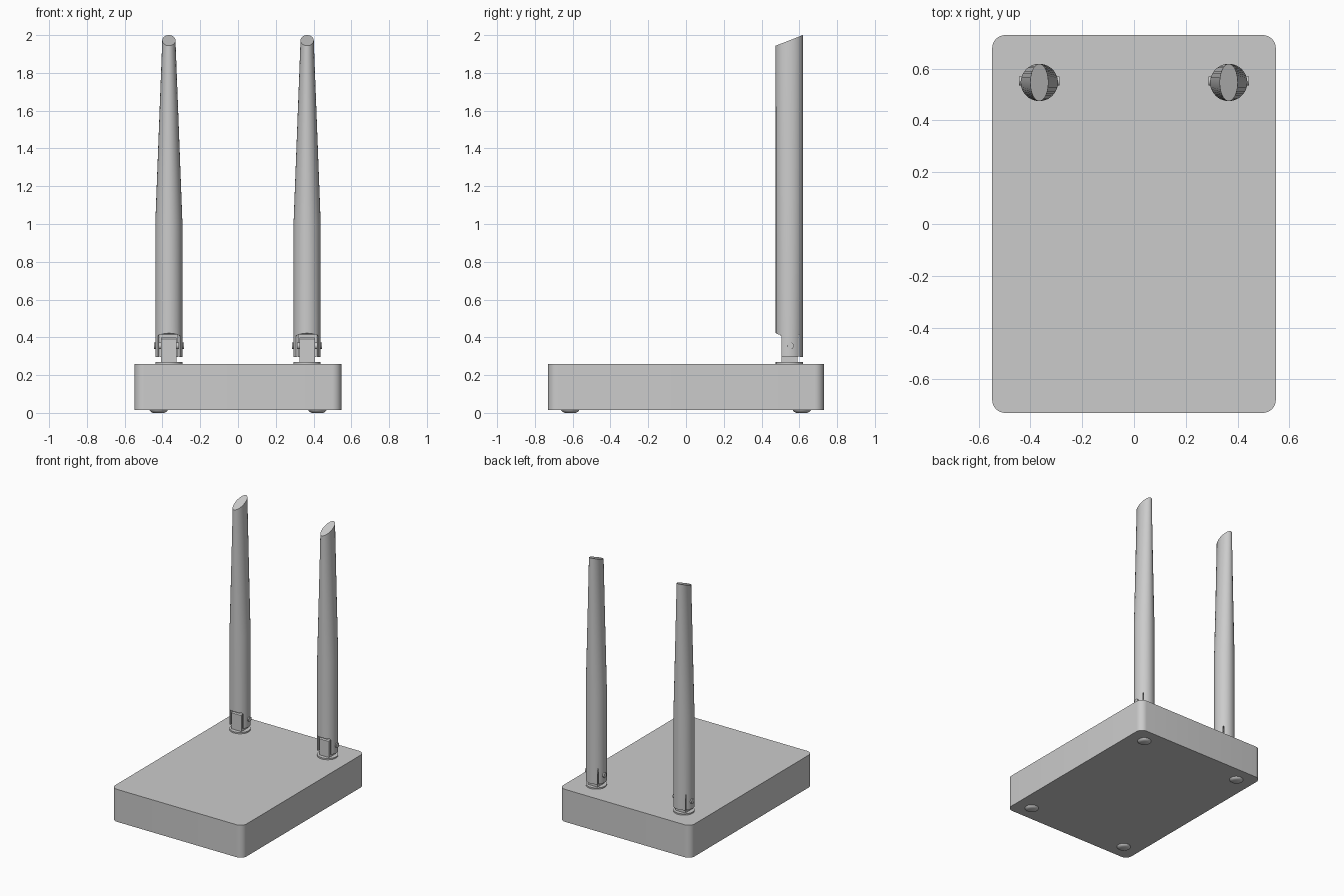
import bpy, bmesh
from math import cos, sin, pi

if "Cube" in bpy.data.objects:
    bpy.data.objects.remove(bpy.data.objects["Cube"])

def make(name, rings):
    """Closed loft through rings of equal point count."""
    bm = bmesh.new()
    vs = [[bm.verts.new(p) for p in r] for r in rings]
    n = len(rings[0])
    for a, b in zip(vs, vs[1:]):
        for i in range(n):
            j = (i + 1) % n
            bm.faces.new((a[i], a[j], b[j], b[i]))
    bm.faces.new(vs[0][::-1])
    bm.faces.new(vs[-1])
    bmesh.ops.recalc_face_normals(bm, faces=bm.faces[:])
    me = bpy.data.meshes.new(name)
    bm.to_mesh(me)
    bm.free()
    ob = bpy.data.objects.new(name, me)
    bpy.context.collection.objects.link(ob)
    return ob

def circle(cx, cy, z, rx, ry, n=48):
    return [(cx + rx * cos(2 * pi * i / n), cy + ry * sin(2 * pi * i / n), z) for i in range(n)]

def extrude_x(name, profile, x0, x1):
    return make(name, [[(x, y, z) for y, z in profile] for x in (x0, x1)])

def activate(ob):
    bpy.ops.object.select_all(action='DESELECT')
    ob.select_set(True)
    bpy.context.view_layer.objects.active = ob

def smooth(ob):
    activate(ob)
    bpy.ops.object.shade_smooth_by_angle(angle=0.5)

def cut(ob, cutter):
    cutter.hide_render = True
    m = ob.modifiers.new("cut", 'BOOLEAN')
    m.operation, m.solver, m.object = 'DIFFERENCE', 'EXACT', cutter
    activate(ob)
    bpy.ops.object.modifier_apply(modifier=m.name)
    bpy.data.objects.remove(cutter)

# Router case with rounded vertical corners
R, HX, HY = 0.05, 0.548, 0.73
outline = []
for k, (sx, sy) in enumerate(((1, 1), (-1, 1), (-1, -1), (1, -1))):
    for i in range(9):
        a = pi / 2 * (k + i / 8)
        outline.append((sx * (HX - R) + R * cos(a), sy * (HY - R) + R * sin(a)))
smooth(make("case", [[(x, y, z) for x, y in outline] for z in (0.015, 0.26)]))

# Rubber feet
for sx in (-1, 1):
    for sy in (-1, 1):
        smooth(make("foot", [circle(sx * 0.42, sy * 0.613, z, r, r, 32)
                             for z, r in ((0, 0.03), (0.004, 0.038), (0.012, 0.047), (0.02, 0.05))]))

CY, AR = 0.547, 0.072
for side, cx in (("left", -0.366), ("right", 0.366)):
    # Antenna: round below, flattened taper above, slanted tip
    tip = [(x, y, 1.972 + (y - CY) * 0.39) for x, y, z in circle(cx, CY, 0, 0.035, AR)]
    ant = make(side + "_antenna", [circle(cx, CY, 0.297, AR, AR), circle(cx, CY, 1.0, AR, AR), tip])
    # Flat relief at the front and fork slot for the hinge
    cut(ant, extrude_x("relief_cutter", [(0.44, 0.2), (0.505, 0.2), (0.505, 0.408), (0.44, 0.438)],
                       cx - 0.1, cx + 0.1))
    cut(ant, extrude_x("slot_cutter", [(0.44, 0.2), (0.6, 0.2), (0.6, 0.416), (0.44, 0.416)],
                       cx - 0.052, cx + 0.052))
    smooth(ant)
    # Hinge block with rounded rear top
    block = [(0.505, 0.26), (0.59, 0.26), (0.59, 0.355)]
    block += [(0.55 + 0.04 * cos(a), 0.358 + 0.04 * sin(a)) for a in [pi / 16 * i for i in range(1, 9)]]
    block += [(0.512, 0.398), (0.505, 0.391)]
    smooth(extrude_x(side + "_hinge_block", block, cx - 0.041, cx + 0.041))
    # Hinge pin through both fork arms
    pin = [(0.553 + 0.018 * cos(pi / 12 * i), 0.355 + 0.018 * sin(pi / 12 * i)) for i in range(24)]
    smooth(extrude_x(side + "_hinge_pin", pin, cx - 0.079, cx + 0.079))
    # Swivel disc on the case
    smooth(make(side + "_swivel_disc", [circle(cx, CY, 0.255, AR, AR), circle(cx, CY, 0.27, AR, AR)]))
